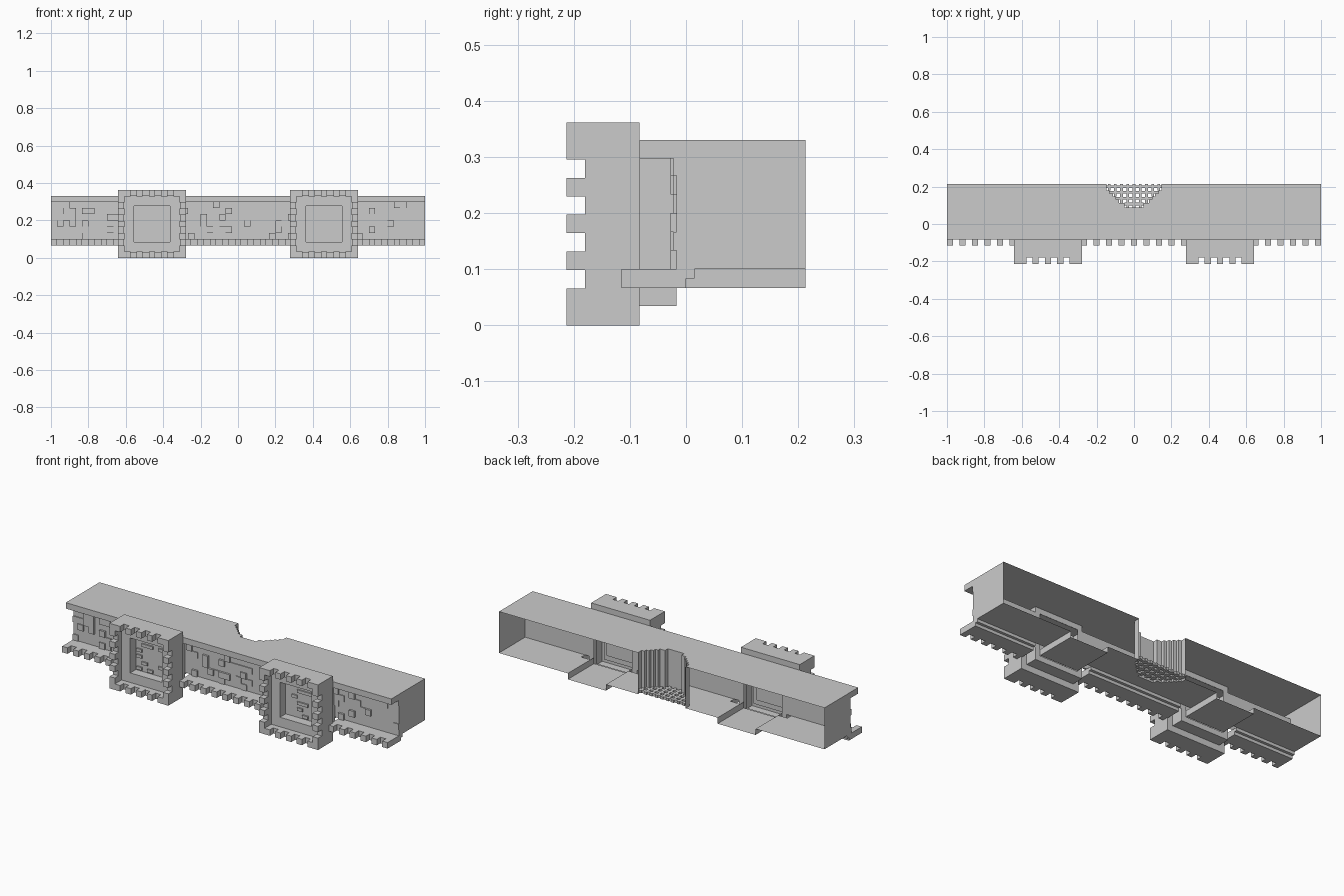
import bpy, bmesh, random

if "Cube" in bpy.data.objects:
    bpy.data.objects.remove(bpy.data.objects["Cube"])
random.seed(4)
V = 1 / 30                       # one block
BACK, TOP, LOW = 0.213, 0.33, 0.1
WALK = -0.017                    # walkway level (up is -y)
PITCH = 0.46                     # tower centre offset
SHAFT = 3.5 * V                  # half width of tower shaft
# gate arch steps: (y start, y end, half width)
GATE = [(.088, .113, .05), (.113, .13, .08), (.13, .147, .097),
        (.147, .163, .113), (.163, .18, .13), (.18, BACK, .147)]


class Part:
    """Collects quads and boxes into one flat-shaded object."""
    def __init__(self, name):
        self.name, self.bm = name, bmesh.new()

    def quad(self, *pts):
        self.bm.faces.new([self.bm.verts.new(p) for p in pts])

    def plate(self, x0, x1, y0, y1, z, up):
        p = [(x0, y0, z), (x1, y0, z), (x1, y1, z), (x0, y1, z)]
        self.quad(*(p if up else p[::-1]))

    def side(self, x, y0, y1, z0, z1, right):
        p = [(x, y0, z0), (x, y1, z0), (x, y1, z1), (x, y0, z1)]
        self.quad(*(p if right else p[::-1]))

    def box(self, x0, x1, y0, y1, z0, z1, skip=""):
        self.plate(x0, x1, y0, y1, z1, True)
        self.plate(x0, x1, y0, y1, z0, False)
        self.side(x1, y0, y1, z0, z1, True)
        self.side(x0, y0, y1, z0, z1, False)
        if "f" not in skip:
            self.quad((x0, y0, z0), (x1, y0, z0), (x1, y0, z1), (x0, y0, z1))
        if "b" not in skip:
            self.quad((x1, y1, z0), (x0, y1, z0), (x0, y1, z1), (x1, y1, z1))

    def done(self):
        me = bpy.data.meshes.new(self.name)
        self.bm.to_mesh(me)
        self.bm.free()
        ob = bpy.data.objects.new(self.name, me)
        bpy.context.collection.objects.link(ob)
        return ob


# Hollow wall shell, open at the back, with the stepped gate tunnel
wall = Part("wall_shell")
gate_top = GATE[0][0]
wall.plate(-1, 1, -.083, gate_top, TOP, True)
a, b = PITCH - SHAFT, PITCH + SHAFT
for x0, x1 in ((-1, -b), (-a, a), (b, 1)):
    wall.plate(x0, x1, .015, gate_top, LOW, False)
for s in (-1, 1):
    wall.side(s, WALK, BACK, LOW, TOP, s > 0)
    # lower face of each tower shaft, one block proud of the wall
    wall.plate(*sorted((s * a, s * b)), WALK, BACK, 2 * V, False)
    for e in (a, b):
        wall.side(s * e, WALK, BACK, 2 * V, LOW, (e == b) == (s > 0))
last = 0
for y0, y1, hw in GATE:
    for s in (-1, 1):
        wall.plate(*sorted((s * hw, s)), y0, y1, TOP, True)
        for lo, hi in ((hw, a), (b, 1)):
            wall.plate(*sorted((s * lo, s * hi)), y0, y1, LOW, False)
        wall.side(s * hw, y0, y1, LOW, TOP, s < 0)
        x0, x1 = sorted((s * last, s * hw))
        wall.quad((x0, y0, LOW), (x0, y0, TOP), (x1, y0, TOP), (x1, y0, LOW))
    last = hw
wall.done()

# Rear parapet: lip above the walkway
lip = Part("rear_parapet")
lip.quad((-1, -.083, .297), (1, -.083, .297), (1, -.083, TOP), (-1, -.083, TOP))
lip.plate(-1, 1, -.083, WALK, .297, False)
for s in (-1, 1):
    lip.side(s, -.083, WALK, .297, TOP, s > 0)
lip.done()

# Walkway paving with slightly uneven stones
walk = Part("walkway")
for x0, x1 in ((-1, -b), (-a, a), (b, 1)):
    walk.quad((x0, WALK, LOW), (x1, WALK, LOW), (x1, WALK, .297), (x0, WALK, .297))
for i in range(60):
    for j in range(6):
        x = -1 + i * V
        if random.random() < .3 and not a - .04 < abs(x + V / 2) < b + .04:
            z = LOW + j * V
            walk.box(x, x + V, WALK - random.choice((.005, .011)), WALK,
                     z, min(z + V, .297), "b")
walk.done()

# Front parapet on its corbel, with merlons
front = Part("front_parapet")
for x0, n in ((-1, 11), (-8.5 * V, 17), (1 - 11 * V, 11)):
    x1 = x0 + n * V
    front.box(x0, x1, -.083, 0, 2 * V, LOW)
    front.box(x0, x1, 0, .015, 2.5 * V, LOW)
    for k in range(0, n, 2):
        front.box(x0 + k * V, x0 + (k + 1) * V, -.115, -.083, 2 * V, LOW, "b")
front.done()


# Towers: concentric square steps from the central pit out to the corbel
def tower(name, cx):
    t = Part(name)
    cz = 5.42 * V
    prof = [(.097, -.1), (.097, -.15), (4.5 * V, -.15), (4.5 * V, -.18),
            (5.42 * V, -.18), (5.42 * V, -.083), (4.4 * V, -.083),
            (4.4 * V, WALK), (SHAFT, WALK)]

    def ring(h, y):
        return [(cx + u * h, y, cz + w * h)
                for u, w in ((-1, -1), (1, -1), (1, 1), (-1, 1))]
    t.quad(*ring(*prof[0]))
    for p, q in zip(prof, prof[1:]):
        r0, r1 = ring(*p), ring(*q)
        for i in range(4):
            j = (i + 1) % 4
            t.quad(r0[i], r1[i], r1[j], r0[j])
    # merlons around the rim, two blocks at the corners
    s = 2 * cz / 11
    for i in range(11):
        for j in range(11):
            if (i in (0, 10) or j in (0, 10)) and \
                    not (i in (2, 4, 6, 8) or j in (2, 4, 6, 8)):
                x, z = cx - cz + i * s, j * s
                t.box(x, x + s, -.213, -.18, z, z + s, "b")
    # loose paving around the pit and on its floor
    for k in range(10):
        x = cx - .09 + random.randrange(5) * V
        z = cz - .09 + random.randrange(5) * V
        t.box(x, x + V, -.108, -.1, z, z + V / 2, "b")
    bmesh.ops.remove_doubles(t.bm, verts=t.bm.verts[:], dist=1e-5)
    t.done()


tower("left_tower", -PITCH)
tower("right_tower", PITCH)

# Portcullis lattice in the gate
grid = Part("portcullis")
w = .007
for k in range(-4, 5):
    x = k * V
    y0 = next(g[0] for g in GATE if g[2] > abs(x))
    grid.box(x - w, x + w, y0, BACK, .11, .125)
for y in (.107, .138, .17, .2):
    hw = next(g[2] for g in GATE if g[0] <= y < g[1])
    grid.box(-hw, hw, y - w, y + w, .11, .125)
grid.done()
